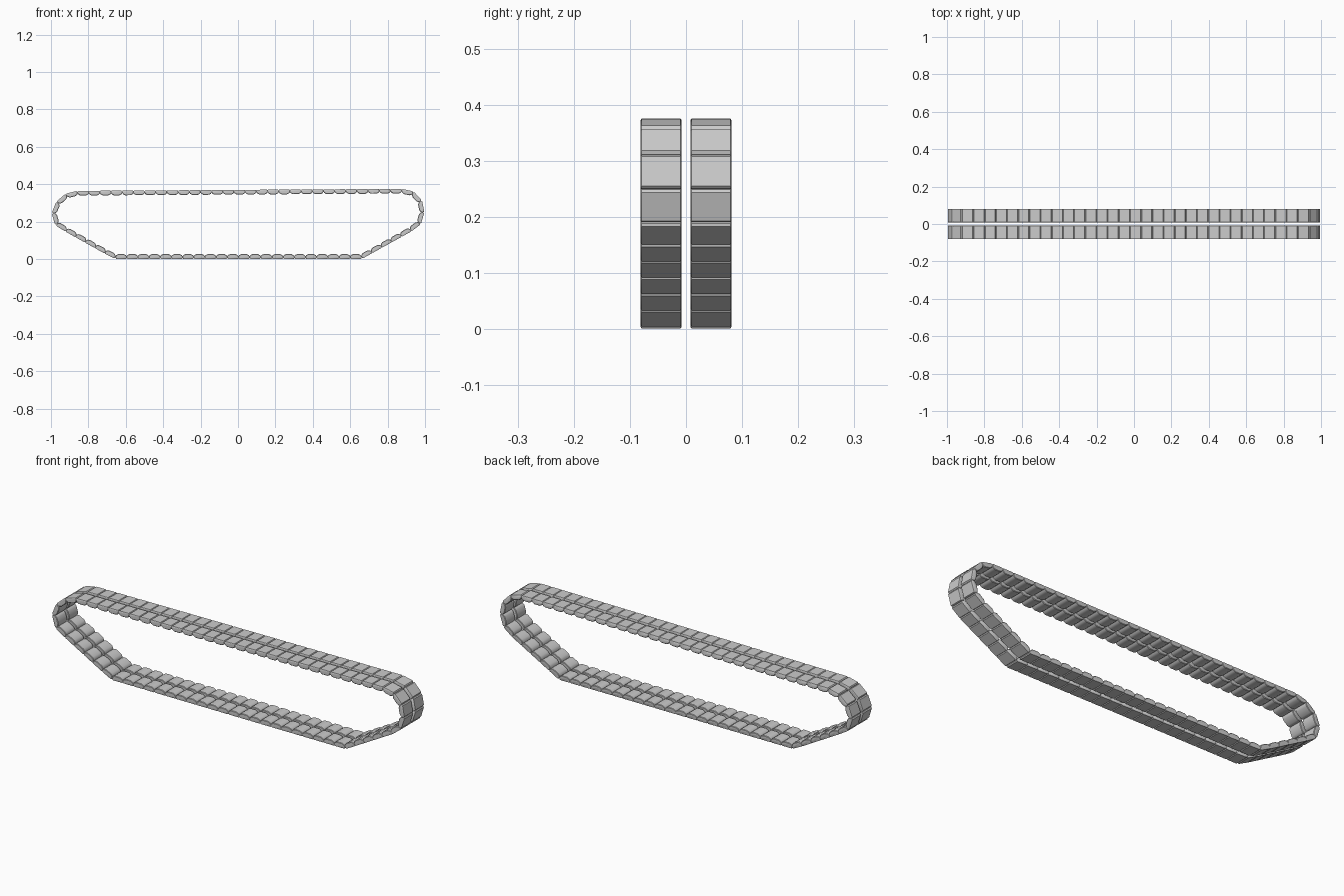
import bpy, bmesh, math
from mathutils import Vector

if "Cube" in bpy.data.objects:
    bpy.data.objects.remove(bpy.data.objects["Cube"])

# Centre line of the track loop (x, z), counter-clockwise seen from the front
PATH = [(0.66, 0.014), (0.962, 0.182), (0.985, 0.240), (0.978, 0.300),
        (0.945, 0.345), (0.900, 0.363), (-0.865, 0.352), (-0.920, 0.337),
        (-0.966, 0.295), (-0.985, 0.240), (-0.965, 0.185), (-0.66, 0.014)]
PITCH = 0.06
Y_IN, Y_OUT = 0.008, 0.081

# Side profile of one pad: (along, outward), flat tread and domed inner face
PROFILE = [(-0.0265, 0.0125), (0.0265, 0.0125), (0.0305, 0.008), (0.0305, 0.001),
           (0.025, -0.007), (0.015, -0.0125), (-0.015, -0.0125),
           (-0.025, -0.008), (-0.0305, -0.001), (-0.0305, 0.007)]


def resample(points, pitch):
    """Evenly spaced joints along the closed loop."""
    pts = [Vector(p) for p in points]
    segs = [(a, b, (b - a).length) for a, b in zip(pts, pts[1:] + pts[:1])]
    total = sum(s[2] for s in segs)
    n = round(total / pitch)
    joints = []
    for i in range(n):
        d = i * total / n
        for a, b, l in segs:
            if d <= l:
                joints.append(a.lerp(b, d / l))
                break
            d -= l
    return joints


def add_pad(bm, a, b):
    """Extrude the pad profile across y between two joints."""
    mid, t = (a + b) / 2, (b - a).normalized()
    nrm = Vector((t.y, -t.x))
    rings = []
    # rounded side edges: slightly smaller end rings
    for y, s in ((Y_IN, 0.8), (Y_IN + 0.002, 1), (Y_OUT - 0.002, 1), (Y_OUT, 0.8)):
        ring = []
        for u, v in PROFILE:
            uu = u - math.copysign(0.002, u) if s < 1 else u
            p = mid + t * uu + nrm * v * s
            ring.append(bm.verts.new((p.x, y, p.y)))
        rings.append(ring)
    k = len(PROFILE)
    for r0, r1 in zip(rings, rings[1:]):
        for i in range(k):
            bm.faces.new((r0[i], r0[(i + 1) % k], r1[(i + 1) % k], r1[i]))
    bm.faces.new(rings[0][::-1])
    bm.faces.new(rings[-1])


# One row of pads, mirrored to make the pair
bm = bmesh.new()
joints = resample(PATH, PITCH)
for a, b in zip(joints, joints[1:] + joints[:1]):
    add_pad(bm, a, b)
bmesh.ops.recalc_face_normals(bm, faces=bm.faces[:])
mesh = bpy.data.meshes.new("track_pads")
bm.to_mesh(mesh)
bm.free()
track = bpy.data.objects.new("track_pads", mesh)
bpy.context.collection.objects.link(track)
bpy.context.view_layer.objects.active = track
track.select_set(True)
bpy.ops.object.shade_smooth_by_angle(angle=math.radians(35))
mirror = track.modifiers.new("mirror_row", 'MIRROR')
mirror.use_axis = (False, True, False)
mirror.use_mirror_merge = False
